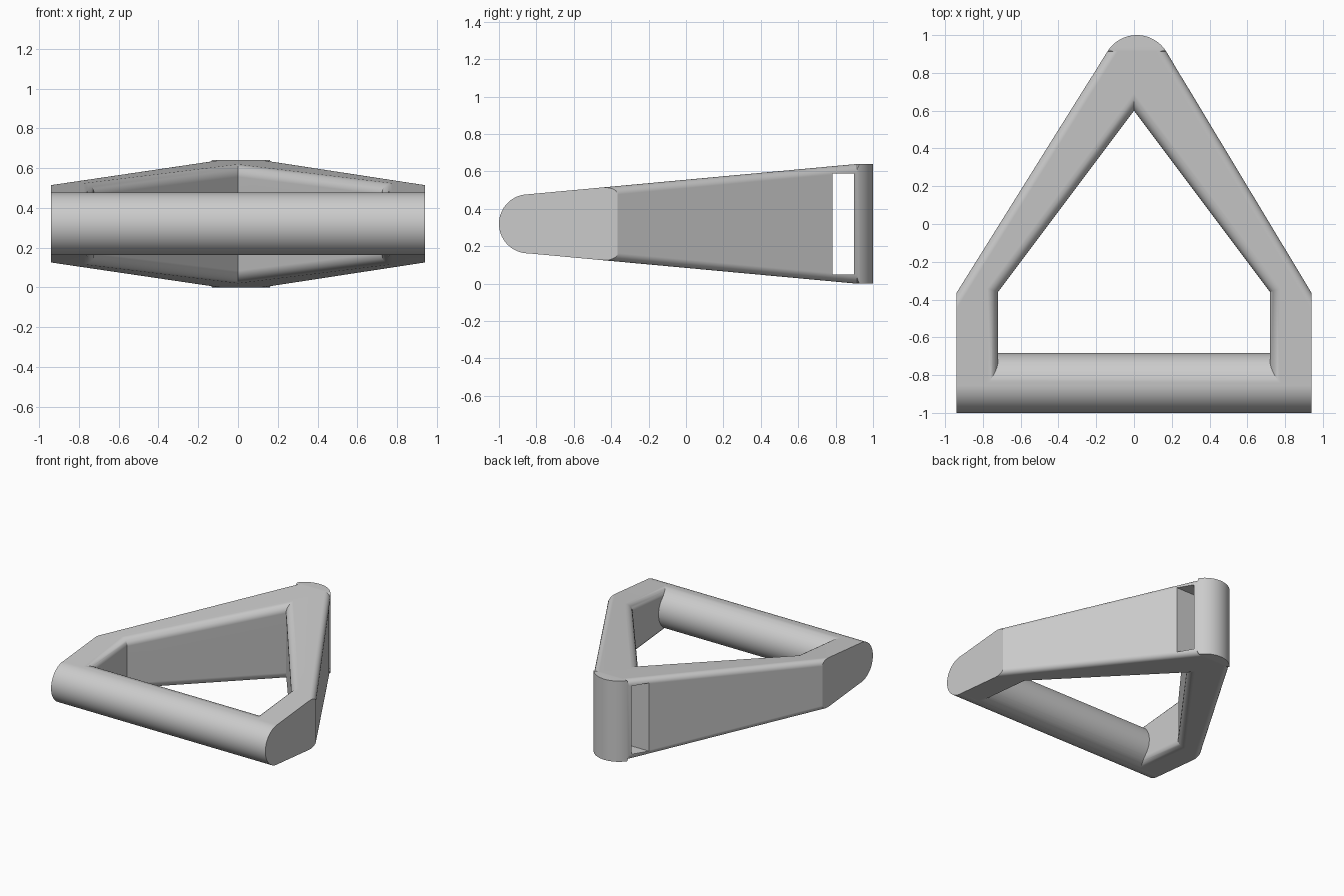
import bpy, bmesh
from math import sin, cos, radians

if "Cube" in bpy.data.objects:
    bpy.data.objects.remove(bpy.data.objects["Cube"])

MID = 0.32          # height of the symmetry plane
BAR_Y, BAR_R = -0.842, 0.158
HALF_W = 0.94

grey = bpy.data.materials.new("plain grey")
grey.use_nodes = True
COLOUR = (0.6, 0.6, 0.6, 1)
grey.diffuse_color = COLOUR
grey.node_tree.nodes["Principled BSDF"].inputs["Base Color"].default_value = COLOUR

# Tangent nose arc, from the right side to the left
NOSE_X, NOSE_Y, NOSE_R, SWEEP, STEPS = 0.015, 0.817, 0.183, 58, 24
nose = []
for i in range(STEPS + 1):
    a = radians(SWEEP - 2 * SWEEP * i / STEPS)
    nose.append((NOSE_X + NOSE_R * sin(a), NOSE_Y + NOSE_R * cos(a)))
FOLD_Y = nose[0][1]


def half_height(y):
    """Half thickness of the frame, growing towards the nose, then level."""
    t = (min(y, FOLD_Y) - BAR_Y) / (FOLD_Y - BAR_Y)
    return BAR_R + t * (0.32 - BAR_R)


# Frame outline: an arch open towards the bar
outer = [(HALF_W, BAR_Y), (HALF_W, -0.365)] + nose + [(-HALF_W, -0.365), (-HALF_W, BAR_Y)]
inner = [(-0.72, BAR_Y), (-0.72, -0.36), (0, 0.6), (0.72, -0.36), (0.72, BAR_Y)]
outline = outer + inner
count = len(outline)

bm = bmesh.new()
layers = {s: [bm.verts.new((x, y, MID + s * half_height(y))) for x, y in outline]
          for s in (1, -1)}
first, last = 2, 2 + STEPS
for s, ring in layers.items():
    bm.faces.new(ring[first:last + 1])                      # level nose cap
    bm.faces.new(ring[:first + 1] + ring[last:])            # sloping cap
for i in range(count):
    j = (i + 1) % count
    bm.faces.new((layers[1][i], layers[1][j], layers[-1][j], layers[-1][i]))
bmesh.ops.recalc_face_normals(bm, faces=bm.faces)

# Rounded rims: wide around the opening, narrow along the slanted outside
n = len(outer)
opening = [(i, i + 1) for i in range(n, count - 1)]
slants = [(1, 2), (last, last + 1)]
for pairs, width in ((opening, 0.055), (slants, 0.045)):
    edges = [bm.edges.get((r[a], r[b])) for r in layers.values() for a, b in pairs]
    bmesh.ops.bevel(bm, geom=edges, offset=width, offset_type='OFFSET',
                    segments=6, profile=0.5, affect='EDGES', clamp_overlap=True)
mesh = bpy.data.meshes.new("handle_frame")
bm.to_mesh(mesh)
bm.free()
mesh.materials.append(grey)
frame = bpy.data.objects.new("handle_frame", mesh)
bpy.context.collection.objects.link(frame)

# Grip bar across the front
bpy.ops.mesh.primitive_cylinder_add(vertices=64, radius=BAR_R, depth=2 * HALF_W,
                                    location=(0, BAR_Y, MID), rotation=(0, radians(90), 0))
bar = bpy.context.object
bar.name = "grip_bar"
bar.data.materials.append(grey)

# Strap slot running sideways through the nose
bpy.ops.mesh.primitive_cube_add(size=1, location=(0, 0.84, MID))
slot = bpy.context.object
slot.name = "strap_slot_cutter"
slot.scale = (1, 0.115, 0.54)
slot.data.materials.append(grey)

bpy.ops.object.select_all(action='DESELECT')
frame.select_set(True)
bpy.context.view_layer.objects.active = frame
for tool, operation in ((slot, 'DIFFERENCE'), (bar, 'UNION')):
    mod = frame.modifiers.new(tool.name, 'BOOLEAN')
    mod.object, mod.operation, mod.solver = tool, operation, 'EXACT'
    bpy.ops.object.modifier_apply(modifier=mod.name)
    bpy.data.objects.remove(tool)

bpy.ops.object.shade_smooth_by_angle(angle=radians(25))
weighted = frame.modifiers.new("clean_shading", 'WEIGHTED_NORMAL')
weighted.keep_sharp = True
